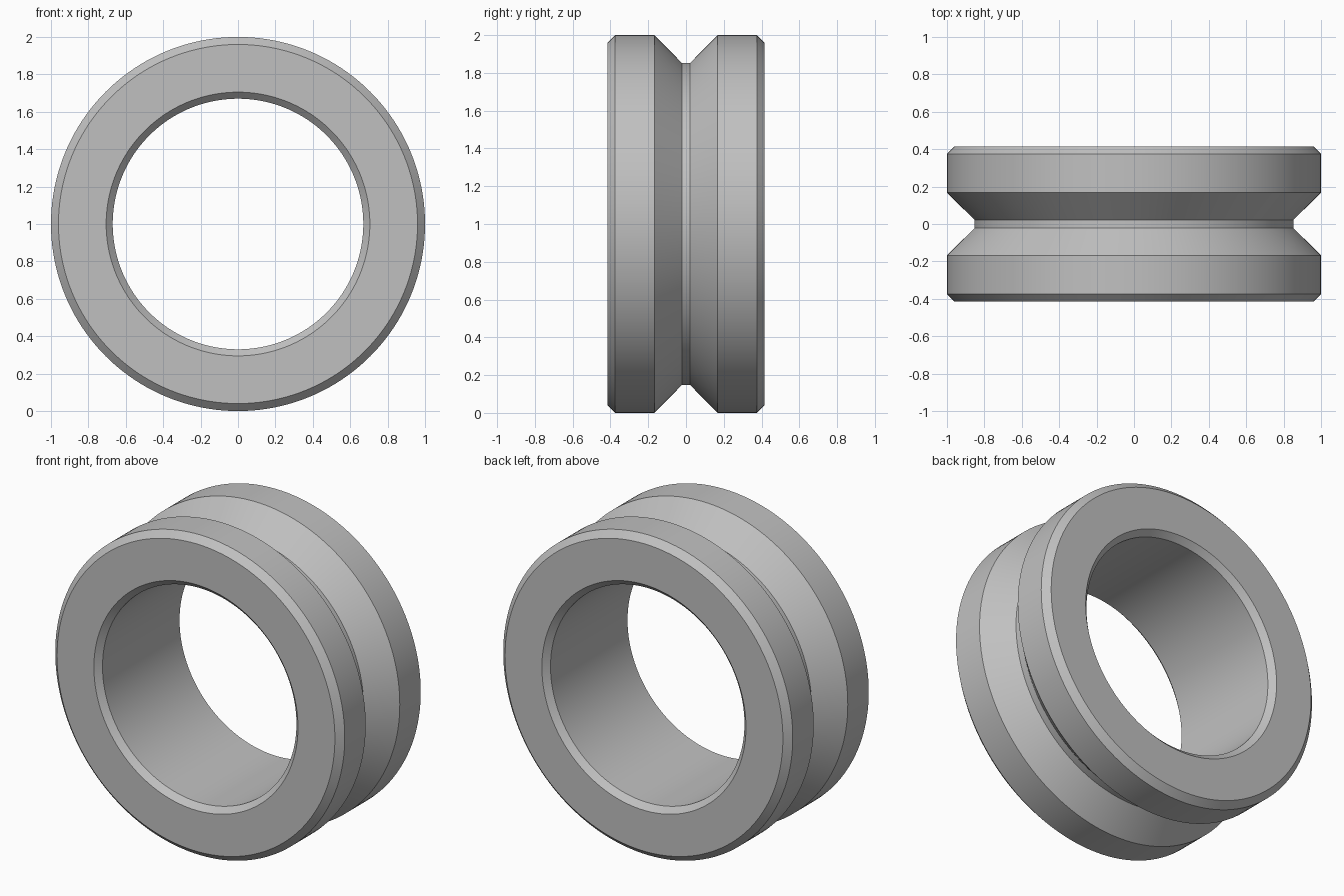
import bpy
import bmesh
from math import radians, tau
from mathutils import Matrix, Vector

cube = bpy.data.objects.get("Cube")
if cube:
    bpy.data.objects.remove(cube, do_unlink=True)

# Plain grey metal
grey = bpy.data.materials.new("grey_metal")
grey.use_nodes = True
colour = (0.53, 0.53, 0.53, 1)
grey.diffuse_color = colour
grey.node_tree.nodes["Principled BSDF"].inputs["Base Color"].default_value = colour

# Half cross-section as (radius, distance from the middle), bore to groove
half = [(0.67, 0.38), (0.705, 0.415), (0.96, 0.415),
        (1.0, 0.375), (1.0, 0.168), (0.853, 0.022)]
profile = half + [(r, -y) for r, y in reversed(half)]

# Spin the closed section around the y axis
SEGMENTS = 160
bm = bmesh.new()
rings = []
for i in range(SEGMENTS):
    turn = Matrix.Rotation(tau * i / SEGMENTS, 3, 'Y')
    rings.append([bm.verts.new(turn @ Vector((r, y, 0))) for r, y in profile])
for i, ring in enumerate(rings):
    following = rings[(i + 1) % SEGMENTS]
    for j in range(len(profile)):
        k = (j + 1) % len(profile)
        bm.faces.new((ring[j], ring[k], following[k], following[j]))
bmesh.ops.recalc_face_normals(bm, faces=bm.faces)

mesh = bpy.data.meshes.new("grooved_ring")
bm.to_mesh(mesh)
bm.free()
mesh.materials.append(grey)

# Grooved ring standing on the ground
ring_object = bpy.data.objects.new("grooved_ring", mesh)
ring_object.location.z = 1
bpy.context.collection.objects.link(ring_object)
bpy.ops.object.select_all(action='DESELECT')
ring_object.select_set(True)
bpy.context.view_layer.objects.active = ring_object
bpy.ops.object.shade_smooth_by_angle(angle=radians(30))
